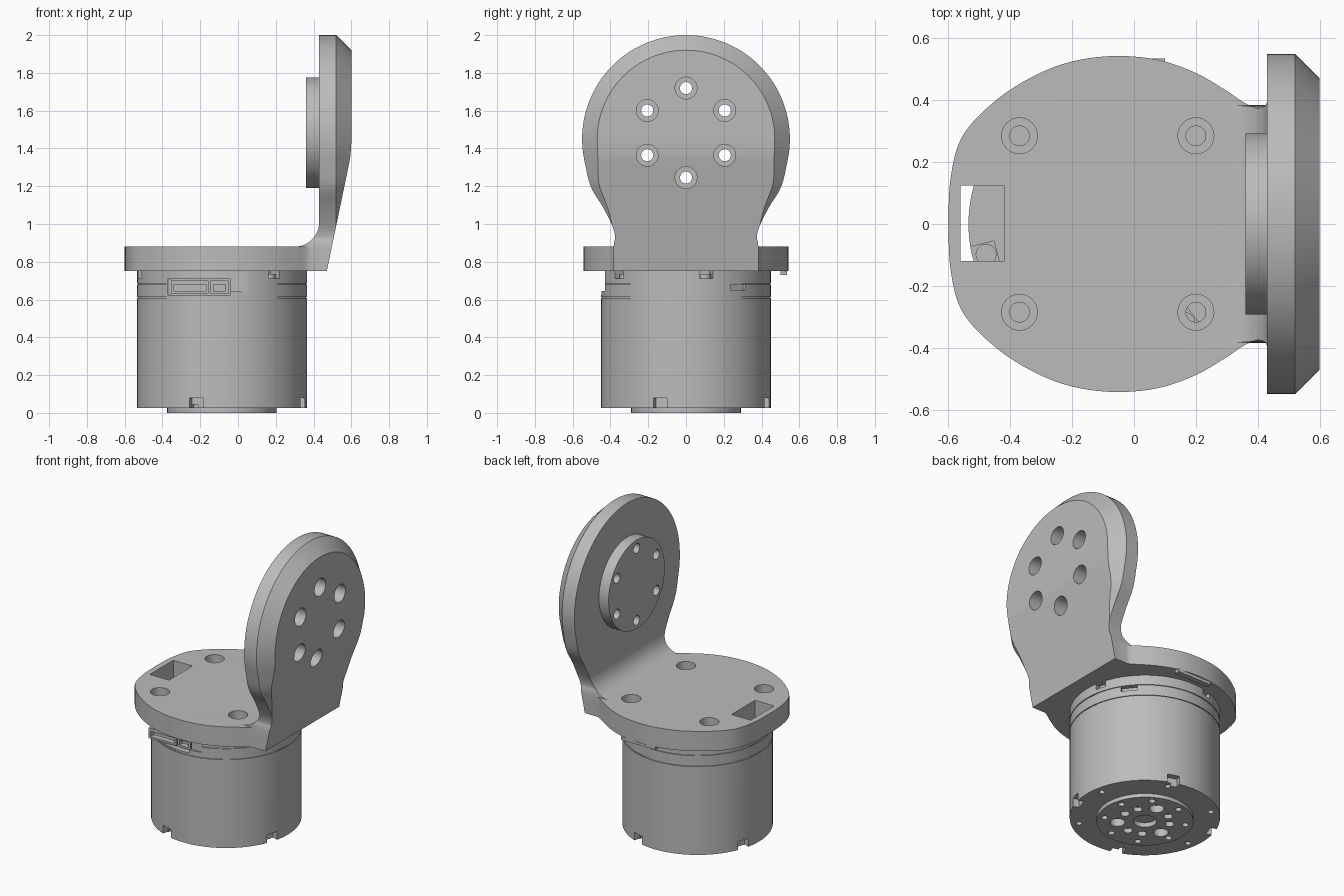
import bpy, bmesh
from math import sin, cos, pi, radians
from mathutils import Vector, Matrix

if "Cube" in bpy.data.objects:
    bpy.data.objects.remove(bpy.data.objects["Cube"])

grey = bpy.data.materials.new("plain grey")
grey.use_nodes = True
grey.diffuse_color = (0.5, 0.5, 0.5, 1)
grey.node_tree.nodes["Principled BSDF"].inputs["Base Color"].default_value = (0.5, 0.5, 0.5, 1)

AXIS = Vector((-0.085, 0, 0))     # motor axis
R = 0.45                          # motor radius


def finish(name, bm):
    bmesh.ops.recalc_face_normals(bm, faces=bm.faces)
    mesh = bpy.data.meshes.new(name)
    bm.to_mesh(mesh)
    bm.free()
    ob = bpy.data.objects.new(name, mesh)
    ob.data.materials.append(grey)
    bpy.context.collection.objects.link(ob)
    return ob


def loft(name, rings):
    """Closed solid through equal-length rings of points."""
    bm = bmesh.new()
    vs = [[bm.verts.new(p) for p in ring] for ring in rings]
    n = len(rings[0])
    for a, b in zip(vs, vs[1:]):
        for i in range(n):
            j = (i + 1) % n
            bm.faces.new((a[i], a[j], b[j], b[i]))
    bm.faces.new(vs[0][::-1])
    bm.faces.new(vs[-1])
    return finish(name, bm)


def turned(name, profile, at, axis="Z", n=32):
    """Stepped round solid from (radius, height) pairs along an axis."""
    def place(r, h, t):
        u, v = r * cos(t), r * sin(t)
        return Vector(at) + (Vector((u, v, h)) if axis == "Z" else Vector((h, u, v)))
    return loft(name, [[place(r, h, 2 * pi * i / n) for i in range(n)] for r, h in profile])


def box(name, lo, hi, turn=0):
    """Box between two corners, optionally turned about the motor axis."""
    lo, hi = Vector(lo), Vector(hi)
    bm = bmesh.new()
    bmesh.ops.create_cube(bm, size=1)
    size = hi - lo
    m = Matrix.Translation((lo + hi) / 2) @ Matrix.Diagonal((*size, 1))
    if turn:
        m = Matrix.Translation(AXIS) @ Matrix.Rotation(radians(turn), 4, "Z") @ m
    bmesh.ops.transform(bm, matrix=m, verts=bm.verts)
    return finish(name, bm)


def boolean(ob, tool, op="DIFFERENCE"):
    mod = ob.modifiers.new("bool", "BOOLEAN")
    mod.operation, mod.object, mod.solver = op, tool, "EXACT"
    bpy.context.view_layer.objects.active = ob
    bpy.ops.object.modifier_apply(modifier=mod.name)
    bpy.data.objects.remove(tool)


def spline(pts, steps=5):
    """Smooth open curve through 2D points."""
    p = [Vector(q) for q in pts]
    p = [2 * p[0] - p[1]] + p + [2 * p[-1] - p[-2]]
    out = []
    for a, b, c, d in zip(p, p[1:], p[2:], p[3:]):
        for k in range(steps):
            t = k / steps
            out.append(0.5 * (2 * b + (c - a) * t + (2 * a - 5 * b + 4 * c - d) * t * t
                              + (3 * b - a - 3 * c + d) * t ** 3))
    return out + [p[-2]]


def inset(ring, d):
    """Move a counter-clockwise 2D ring inwards."""
    out = []
    for i, q in enumerate(ring):
        t = (ring[(i + 1) % len(ring)] - ring[i - 1]).normalized()
        out.append(q + Vector((-t.y, t.x)) * d)
    return out


# Bracket foot: rounded plate narrowing to a neck
half = spline([(-0.60, 0), (-0.595, 0.13), (-0.57, 0.25), (-0.52, 0.33), (-0.42, 0.42),
               (-0.30, 0.49), (-0.18, 0.53), (-0.05, 0.543), (0.08, 0.53), (0.20, 0.488),
               (0.30, 0.43), (0.36, 0.39), (0.40, 0.38), (0.44, 0.381)], 4)
outline = half + [Vector((q.x, -q.y)) for q in half[:0:-1]]
bracket = loft("bracket", [[(q.x, q.y, z) for q in outline] for z in (0.75, 0.88)])

# Bracket upright: round paddle with a chamfered rim, trimmed by its side profile
arc = [Vector((0.55 * cos(t), 1.45 + 0.55 * sin(t)))
       for t in (radians(-12 + 204 * i / 72) for i in range(73))]
side = spline([arc[-1], (-0.505, 1.2), (-0.44, 1.09), (-0.39, 0.99), (-0.375, 0.93),
               (-0.383, 0.88), (-0.384, 0.7)], 5)[1:]
ring = arc + side + [Vector((-q.x, q.y)) for q in reversed(side)]
upright = loft("upright", [[(x, q.x, q.y) for q in inset(ring, d)]
                           for x, d in ((0.25, 0), (0.52, 0), (0.62, 0.10))])
bend = [(0.43 - 0.13 * (1 - cos(t)), 1.01 - 0.13 * sin(t))
        for t in (pi / 2 * i / 12 for i in range(13))]
profile = bend + [(0.30, 0.75), (0.47, 0.75), (0.586, 1.31), (0.595, 1.36), (0.60, 1.43),
                  (0.60, 2.1), (0.43, 2.1)]
boolean(upright, loft("trim", [[(x, y, z) for x, z in profile] for y in (-0.7, 0.7)]), "INTERSECT")
boolean(bracket, upright, "UNION")

# Round pad on the inner face of the upright
PAD_Z = 1.4825
boolean(bracket, turned("pad", [(0.293, 0.36), (0.293, 0.45)], (0, 0, PAD_Z), "X", 72), "UNION")

# Counterbored bolt holes and the cable window
for i in range(6):
    t = pi / 2 + i * pi / 3
    boolean(bracket, turned("bore", [(0.032, 0.3), (0.032, 0.47), (0.058, 0.47), (0.058, 0.7)],
                            (0, 0.237 * cos(t), PAD_Z + 0.237 * sin(t)), "X"))
for x in (-0.37, 0.20):
    for y in (-0.285, 0.285):
        boolean(bracket, turned("bore", [(0.032, 0.7), (0.032, 0.81), (0.058, 0.81), (0.058, 0.95)],
                                (x, y, 0)))
boolean(bracket, box("window", (-0.56, -0.12, 0.7), (-0.42, 0.125, 0.95)))

# Motor body with seam grooves and output flange
motor = turned("motor", [(0.29, 0), (0.29, 0.025), (R, 0.025), (R, 0.608), (0.444, 0.608),
                         (0.444, 0.614), (R, 0.614), (R, 0.68), (0.444, 0.68), (0.444, 0.686),
                         (R, 0.686), (R, 0.75)], AXIS, n=96)

# Notches around the lower and upper rims
for a in (-17.5, 72.5, 162.5, 252.5):
    boolean(motor, box("notch", (0.41, -0.038, 0.01), (0.5, 0.038, 0.08), a))
for a in (14, -52, 105, 194):
    boolean(motor, box("notch", (0.37, -0.036, 0.712), (0.5, 0.036, 0.8), a))
boolean(motor, box("notch", (0.425, -0.05, 0.65), (0.5, 0.05, 0.68), 38))

# Front flat and connector recess
boolean(motor, box("flat", (-0.4, -0.6, 0.645), (0.1, -0.43, 0.8)))
boolean(motor, box("recess", (-0.37, -0.6, 0.625), (-0.04, -0.33, 0.71)))

# Flange holes: hub, three large, rings of small ones, and case screws
holes = [(0, 0, 0.07, 0.03)]
holes += [(0.165, -45 + 120 * i, 0.045, 0.05) for i in range(3)]
holes += [(0.15, 15 + 120 * i + s, 0.028, 0.03) for i in range(3) for s in (-18, 18)]
holes += [(0.245, 15 + 45 * i, 0.02, 0.03) for i in range(8)]
holes += [(0.4, 10 + 60 * i, 0.018, 0.045) for i in range(6)]
for r, a, size, depth in holes:
    t = radians(a)
    boolean(motor, turned("hole", [(size, -0.05), (size, depth)],
                          AXIS + Vector((r * cos(t), r * sin(t), 0)), n=20))

# Connector housings with sockets
for k, (x0, x1) in enumerate(((-0.355, -0.155), (-0.145, -0.05))):
    plug = box(f"connector_{k + 1}", (x0, -0.425, 0.632), (x1, -0.32, 0.70))
    boolean(plug, box("socket", (x0 + 0.015, -0.5, 0.645), (x1 - 0.015, -0.39, 0.68)))

# Rear tab under the foot and cap screws in the upper notches
box("rear_tab", (-0.15, 0.5, 0.73), (0.10, 0.535, 0.752))
for a in (14, -52, 105, 194):
    t = radians(a)
    turned("cap_screw", [(0.034, 0.70), (0.034, 0.735)],
           AXIS + Vector((0.405 * cos(t), 0.405 * sin(t), 0)), n=20)

# Smooth round surfaces, keep edges crisp
bpy.ops.object.select_all(action="DESELECT")
for ob in bpy.context.collection.objects:
    if ob.type == "MESH" and grey.name in ob.data.materials:
        ob.select_set(True)
        bpy.context.view_layer.objects.active = ob
bpy.ops.object.shade_smooth_by_angle(angle=radians(25))
